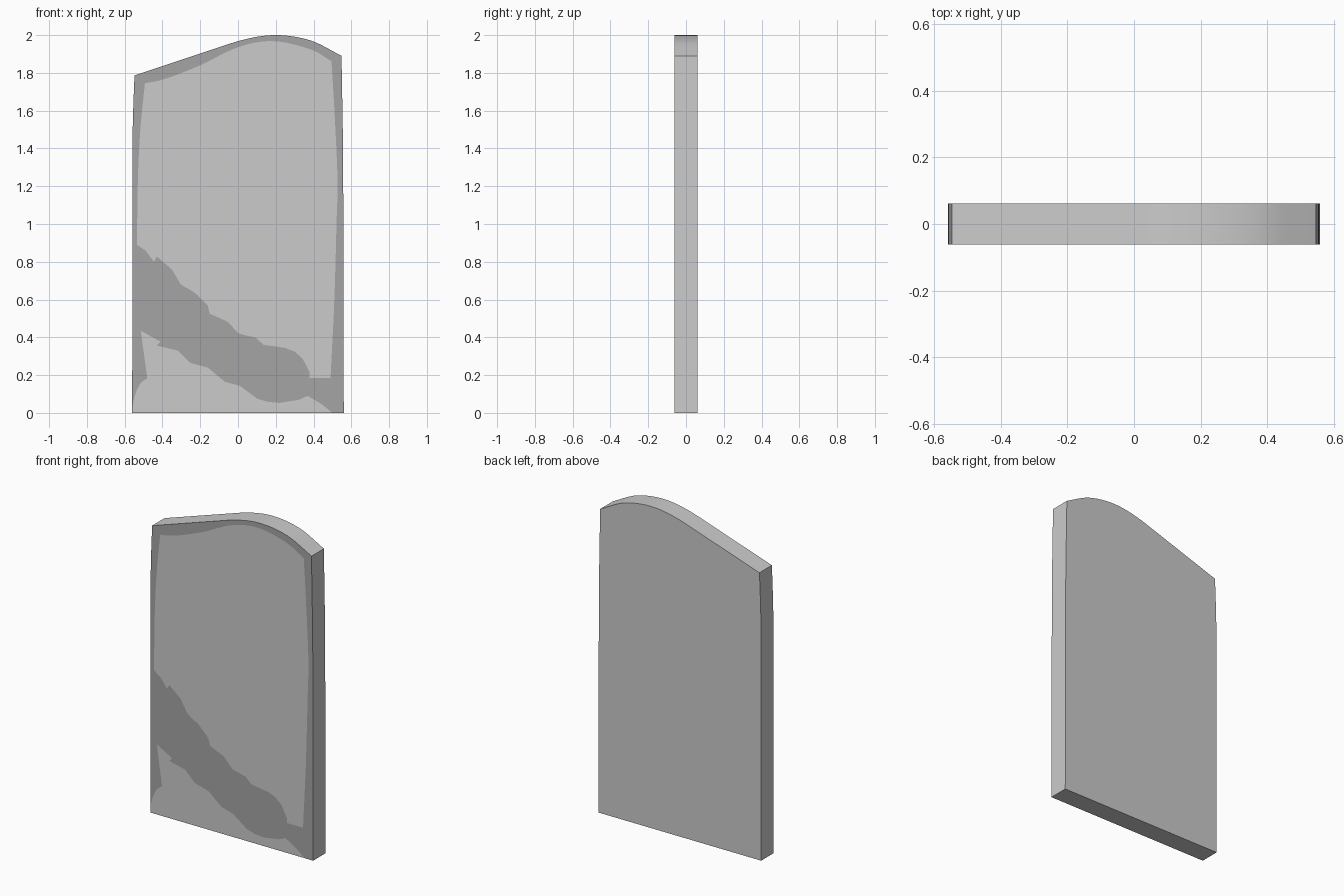
import bpy, bmesh
from mathutils import Vector
from mathutils.geometry import delaunay_2d_cdt

if "Cube" in bpy.data.objects:
    bpy.data.objects.remove(bpy.data.objects["Cube"])

HALF = 0.061  # half thickness of the slab


def curve(pts, n=6):
    """Smooth Catmull-Rom line through the given (x, z) points."""
    p = [Vector(q) for q in pts]
    p = [2 * p[0] - p[1]] + p + [2 * p[-1] - p[-2]]
    out = []
    for a, b, c, d in zip(p, p[1:], p[2:], p[3:]):
        for i in range(n):
            t = i / n
            out.append(0.5 * (2 * b + (c - a) * t + (2 * a - 5 * b + 4 * c - d) * t * t
                              + (3 * b - a - 3 * c + d) * t ** 3))
    return out + [p[-2]]


def line(pts):
    return [Vector(q) for q in pts]


def loop(*parts):
    """Join lines into one closed counter-clockwise polygon without repeats."""
    pts = []
    for q in sum(parts, []):
        if not pts or (q - pts[-1]).length > 1e-4:
            pts.append(q)
    if (pts[0] - pts[-1]).length < 1e-4:
        pts.pop()
    area = sum(a.x * b.y - b.x * a.y for a, b in zip(pts, pts[1:] + pts[:1]))
    return pts if area > 0 else pts[::-1]


# Outer silhouette, clockwise from the lower left
foot_left = curve([(-.56, 0), (-.555, .055), (-.538, .115), (-.512, .16), (-.48, .183)], 4)
foot_left += line([(-.515, .435)])
leaf_tips = line([(-.525, .47), (-.552, .52), (-.492, .54)])
leaf_tips += curve([(-.492, .54), (-.525, .60), (-.545, .65), (-.552, .698)], 3)
leaf_tips += line([(-.527, .69)])
leaf_tips += curve([(-.527, .69), (-.543, .73), (-.552, .80), (-.547, .875)], 3)
side_left = curve([(-.547, .875), (-.557, 1.15), (-.559, 1.4), (-.555, 1.6), (-.548, 1.787)])
top = curve([(-.548, 1.787), (-.415, 1.815), (-.21, 1.89), (0, 1.968),
             (.19, 2.0), (.38, 1.973), (.548, 1.89)])
side_right = curve([(.548, 1.89), (.556, 1.4), (.556, 1.13), (.548, .92), (.527, .6), (.49, .186)])
foot_right = curve([(.49, .186), (.519, .16), (.542, .115), (.556, .055), (.56, 0)], 4)
base = line([(.5, 0), (-.56, 0)])
outline = loop(foot_left, leaf_tips, side_left, top, side_right, foot_right, base)

# Light panel above the leaf spray
leaf_upper = line([(.49, .186), (.379, .186), (.379, .217), (.342, .287), (.30, .325), (.247, .345),
                   (.136, .36), (.094, .398), (.003, .42), (-.055, .483), (-.15, .525),
                   (-.16, .568), (-.23, .637), (-.303, .68), (-.35, .76), (-.43, .828),
                   (-.445, .80), (-.49, .86), (-.535, .89)])
panel = loop(leaf_upper,
             curve([(-.535, .89), (-.53, 1.236), (-.517, 1.5), (-.493, 1.745)]),
             curve([(-.493, 1.745), (-.387, 1.768), (-.2, 1.84), (0, 1.936),
                    (.185, 1.968), (.38, 1.926), (.495, 1.862)]),
             curve([(.495, 1.862), (.51, 1.61), (.527, 1.236), (.522, 1.02), (.51, .6), (.49, .186)]))

# Light corner below the leaf spray
leaf_lower = line([(-.515, .435), (-.41, .377), (-.43, .356), (-.319, .33), (-.255, .265),
                   (-.16, .24), (-.07, .165), (.01, .143), (.104, .074), (.16, .058), (.22, .053),
                   (.326, .07), (.368, .09), (.44, .048), (.5, 0)])
corner = loop(foot_left, leaf_lower, base)

# Cut the front into the silhouette and its light regions
verts, polys = [], []
for part in (outline, panel, corner):
    polys.append(list(range(len(verts), len(verts) + len(part))))
    verts += part
v2, _, faces, _, _, origin = delaunay_2d_cdt(verts, [], polys, 1, 1e-4, True)

bm = bmesh.new()
front = [bm.verts.new((v.x, -HALF, v.y)) for v in v2]
back = [bm.verts.new((v.x, HALF, v.y)) for v in v2]
front_faces = []
for f, src in zip(faces, origin):
    face = bm.faces.new([front[i] for i in f])
    face.material_index = 0 if (1 in src or 2 in src) else 1  # dark border and leaves
    front_faces.append(face)
bm.verts.index_update()
rim = [[v.index for v in e.verts] for e in bm.edges if len(e.link_faces) == 1]
for f in faces:
    bm.faces.new([back[i] for i in reversed(f)])
for a, b in rim:
    bm.faces.new([front[a], front[b], back[b], back[a]])
bmesh.ops.delete(bm, geom=[v for v in bm.verts if not v.link_faces], context='VERTS')
bmesh.ops.recalc_face_normals(bm, faces=bm.faces[:])

mesh = bpy.data.meshes.new("headstone_slab")
bm.to_mesh(mesh)
bm.free()
slab = bpy.data.objects.new("headstone_slab", mesh)
bpy.context.collection.objects.link(slab)
for name, g in (("light grey stone", 0.6), ("dark grey stone", 0.375)):
    mat = bpy.data.materials.new(name)
    mat.diffuse_color = (g, g, g, 1)
    mat.use_nodes = True
    mat.node_tree.nodes["Principled BSDF"].inputs["Base Color"].default_value = mat.diffuse_color
    mesh.materials.append(mat)

bpy.context.view_layer.objects.active = slab
slab.select_set(True)
bpy.ops.object.shade_smooth_by_angle(angle=0.52)
